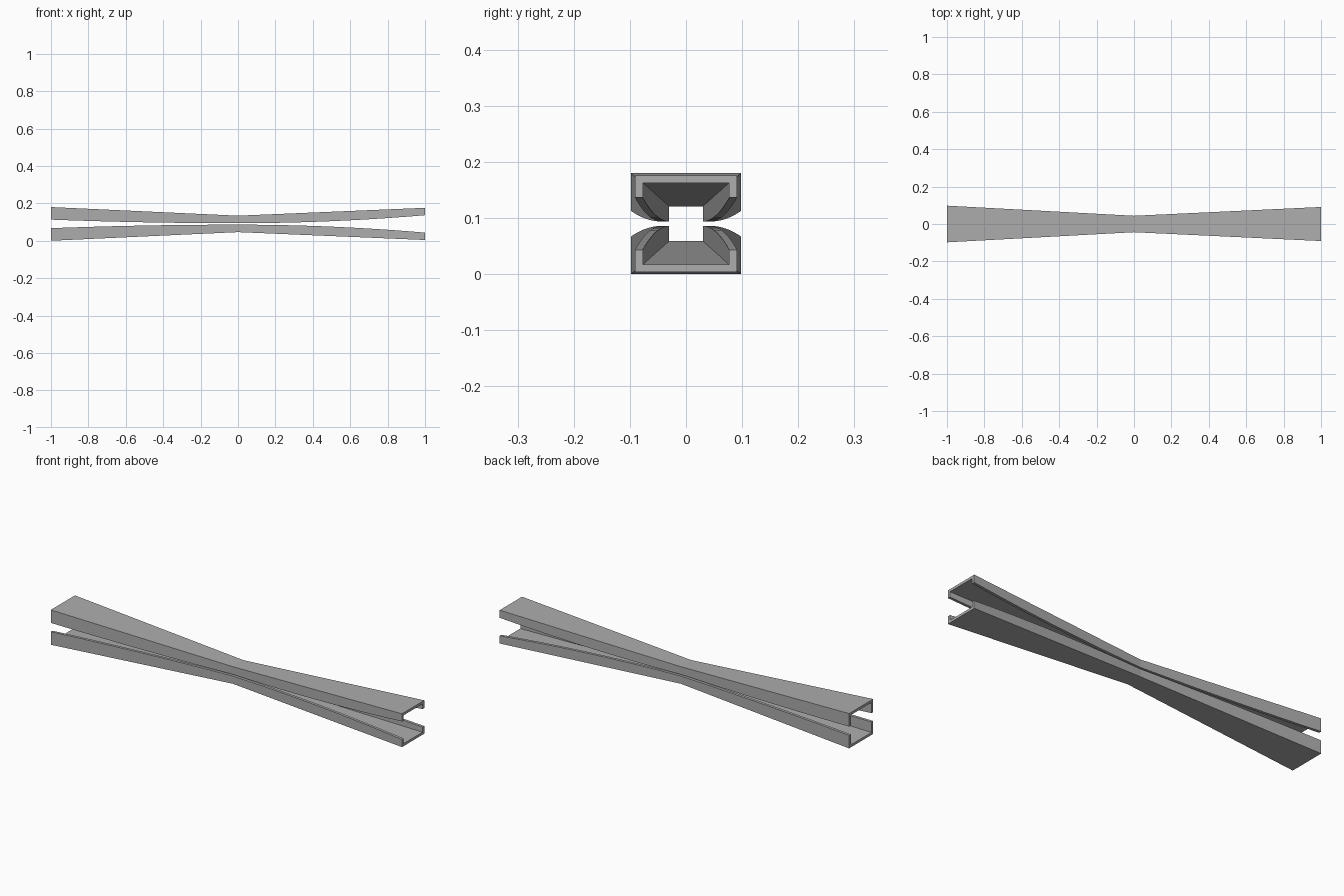
import bpy
import bmesh

cube = bpy.data.objects.get("Cube")
if cube:
    bpy.data.objects.remove(cube, do_unlink=True)

grey = bpy.data.materials.new("plain_grey")
grey.use_nodes = True
colour = (0.42, 0.42, 0.42, 1)
grey.diffuse_color = colour
grey.node_tree.nodes["Principled BSDF"].inputs["Base Color"].default_value = colour

CENTRE_Z = 0.09
WALL, PLATE = 0.014, 0.013
STEPS = 12                      # stations on each side of the waist
# half width, half height, half gap between the channels
WAIST = (0.044, 0.044, 0.004)
LEFT_END = (0.091, 0.086, 0.0465)     # +x end
RIGHT_END = (0.098, 0.09, 0.0228)     # -x end


def station(x):
    """Size of the tapered tube at x: straight sides, curved gap."""
    end = LEFT_END if x > 0 else RIGHT_END
    t = abs(x)
    blend = (t, t, t * t)
    return [a + (b - a) * k for a, b, k in zip(WAIST, end, blend)]


def channel(name, side):
    """U-shaped channel lofted along x; side is 1 for upper, -1 for lower."""
    bm = bmesh.new()
    rings = []
    for i in range(-STEPS, STEPS + 1):
        x = i / STEPS
        w, h, g = station(x)
        half = [(w, g), (w, h), (w - WALL, h - PLATE), (w - WALL, g)]
        # outer outline, then inner outline, walking round the U
        outline = [half[0], half[1], (-w, h), (-w, g)]
        outline += [(-half[3][0], g), (-half[2][0], h - PLATE), half[2], half[3]]
        rings.append([bm.verts.new((x, y, CENTRE_Z + side * z)) for y, z in outline])
    for a, b in zip(rings, rings[1:]):
        for j in range(8):
            k = (j + 1) % 8
            bm.faces.new((a[j], a[k], b[k], b[j]))
    # end caps: wall, plate, wall
    for ring in (rings[0], rings[-1]):
        for j in range(3):
            bm.faces.new((ring[j], ring[j + 1], ring[6 - j], ring[7 - j]))
    bmesh.ops.recalc_face_normals(bm, faces=bm.faces)
    mesh = bpy.data.meshes.new(name)
    bm.to_mesh(mesh)
    bm.free()
    mesh.materials.append(grey)
    obj = bpy.data.objects.new(name, mesh)
    bpy.context.collection.objects.link(obj)


channel("upper_channel", 1)
channel("lower_channel", -1)
